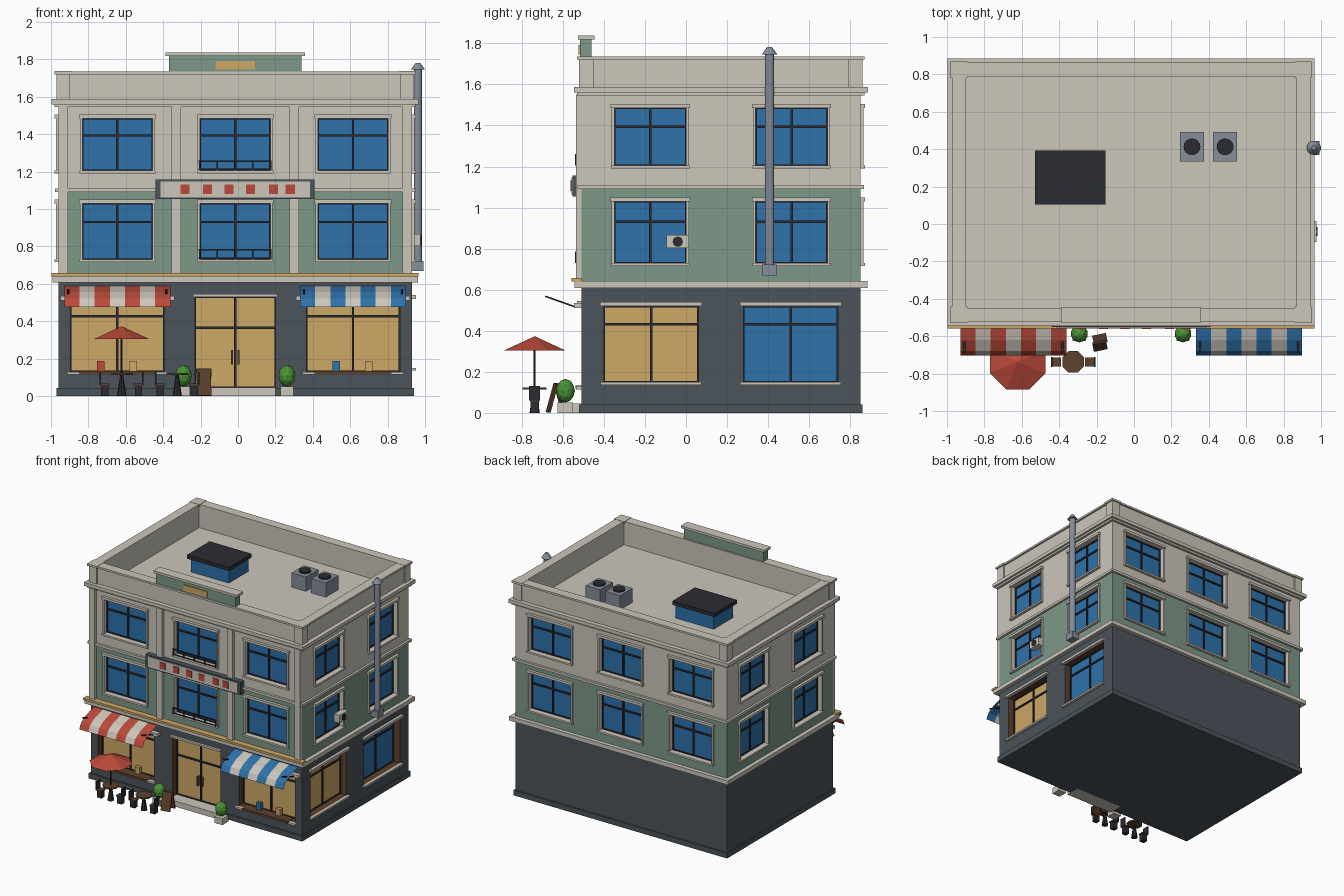
import bpy, bmesh, math
from mathutils import Matrix, Vector

cube = bpy.data.objects.get("Cube")
if cube:
    bpy.data.objects.remove(cube, do_unlink=True)


# --- materials -------------------------------------------------------------
def material(name, hexcode):
    srgb = [int(hexcode[i:i + 2], 16) / 255 for i in (0, 2, 4)]
    rgba = [c / 12.92 if c < 0.04 else ((c + 0.055) / 1.055) ** 2.4 for c in srgb] + [1]
    m = bpy.data.materials.new(name)
    m.use_nodes = True
    m.diffuse_color = rgba
    m.node_tree.nodes["Principled BSDF"].inputs["Base Color"].default_value = rgba
    return m


STONE = material("pale stone", "CCC7BB")
GREEN = material("sage green", "7D9888")
SLATE = material("dark slate", "4B545B")
BLUE = material("blue", "2E72AB")
AMBER = material("amber", "CDA866")
RED = material("red", "BC4A3A")
BLACK = material("near black", "2B2B33")
METAL = material("grey metal", "868E9B")
BROWN = material("brown", "5C412C")
LEAF = material("leaf green", "4A9436")

# --- part collection: one mesh per named part ------------------------------
parts = {}


def part(name, mat):
    return parts.setdefault(name, (bmesh.new(), mat))[0]


def box(name, mat, x0, x1, y0, y1, z0, z1, turn=None):
    size = Matrix.Diagonal((x1 - x0, y1 - y0, z1 - z0, 1))
    place = Matrix.Translation(((x0 + x1) / 2, (y0 + y1) / 2, (z0 + z1) / 2))
    bmesh.ops.create_cube(part(name, mat), size=1, matrix=place @ (turn or Matrix()) @ size)


def cone(name, mat, x, y, z0, z1, r0, r1=None, sides=16, turn=0.0):
    m = Matrix.Translation((x, y, (z0 + z1) / 2)) @ Matrix.Rotation(turn, 4, 'Z')
    bmesh.ops.create_cone(part(name, mat), cap_ends=True, segments=sides, radius1=r0,
                          radius2=r0 if r1 is None else r1, depth=z1 - z0, matrix=m)


def make_object(name, bm, mats):
    bmesh.ops.recalc_face_normals(bm, faces=bm.faces)
    mesh = bpy.data.meshes.new(name)
    bm.to_mesh(mesh)
    bm.free()
    for m in mats:
        mesh.materials.append(m)
    obj = bpy.data.objects.new(name, mesh)
    bpy.context.collection.objects.link(obj)
    return obj


# --- building frame --------------------------------------------------------
X0, X1, Y0, Y1 = -0.96, 0.93, -0.51, 0.85
CX, CY = (X0 + X1) / 2, (Y0 + Y1) / 2


def side_box(name, mat, side, u0, u1, o0, o1, z0, z1):
    """Box on a wall: u runs along the wall, o points outward from it."""
    if side == "front":
        box(name, mat, u0, u1, Y0 - o1, Y0 - o0, z0, z1)
    elif side == "back":
        box(name, mat, u0, u1, Y1 + o0, Y1 + o1, z0, z1)
    elif side == "right":
        box(name, mat, X1 + o0, X1 + o1, u0, u1, z0, z1)
    else:
        box(name, mat, X0 - o1, X0 - o0, u0, u1, z0, z1)


def ring(name, mat, out, inner, z0, z1):
    for side in ("front", "back"):
        side_box(name, mat, side, X0 - out, X1 + out, -inner, out, z0, z1)
    for side in ("left", "right"):
        side_box(name, mat, side, Y0 + inner, Y1 - inner, -inner, out, z0, z1)


def window(storey, side, u, w, z0, z1, glass, depth=0.04, bar=0.67, jambs=True, trim=True):
    a, b = u - w / 2, u + w / 2
    side_box("cut_" + storey, None, side, a, b, -depth, 0.1, z0, z1)
    side_box(glass.name + "_glass", glass, side, a, b, -depth, 0.008 - depth, z0, z1)
    zb, t = z0 + bar * (z1 - z0), 0.006
    for p in ((u - t, u + t, z0, z1), (a, b, zb - t, zb + t), (a, a + t, z0, z1),
              (b - t, b, z0, z1), (a, b, z0, z0 + t), (a, b, z1 - t, z1)):
        side_box("window_bars", BLACK, side, p[0], p[1], 0.005 - depth, 0.018 - depth, p[2], p[3])
    if trim:
        side_box("window_lintels", STONE, side, a - 0.018, b + 0.018, 0, 0.022, z1, z1 + 0.02)
        side_box("window_sills", STONE, side, a - 0.016, b + 0.016, 0, 0.022, z0 - 0.014, z0)
    if jambs:
        for e in (a - 0.013, b):
            side_box("window_jambs", STONE, side, e, e + 0.013, 0, 0.014, z0, z1)


# upper windows on all four sides
for storey, z0, z1 in (("middle", 0.73, 1.03), ("upper", 1.205, 1.485)):
    for i in (-1, 0, 1):
        for side in ("front", "back"):
            window(storey, side, CX + 0.63 * i, 0.375, z0, z1, BLUE)
    for i in (-1, 1):
        for side in ("left", "right"):
            window(storey, side, CY + 0.344 * i, 0.35, z0, z1, BLUE)
    # rail across the central front window
    for z in (z0 + 0.004, z0 + 0.047):
        side_box("window_rails", BLACK, "front", CX - 0.195, CX + 0.195, 0.022, 0.03, z, z + 0.008)
    for i in range(-2, 3):
        u = CX + 0.095 * i
        side_box("window_rails", BLACK, "front", u - 0.004, u + 0.004, 0.022, 0.03, z0, z0 + 0.05)

# ground floor openings
for u, goods in ((CX - 0.63, RED), (CX + 0.63, BLUE)):
    window("ground", "front", u, 0.5, 0.13, 0.51, AMBER, 0.07, 0.78, False, False)
    side_box("shop_sills", STONE, "front", u - 0.27, u + 0.27, 0, 0.025, 0.115, 0.13)
    side_box("awning_rollers", STONE, "front", u - 0.305, u + 0.305, 0, 0.035, 0.51, 0.535)
    side_box("display_shelves", BROWN, "front", u - 0.205, u + 0.205, -0.05, 0.027, 0.118, 0.134)
    for du, m in ((-0.09, goods), (0.085, AMBER)):
        side_box(m.name + "_goods", m, "front", u + du - 0.02, u + du + 0.02,
                 -0.05, -0.02, 0.134, 0.187)
window("ground", "right", CY - 0.34, 0.46, 0.15, 0.52, AMBER, 0.07, 0.76, False)
window("ground", "right", CY + 0.34, 0.46, 0.15, 0.52, BLUE, 0.07, 0.76, False)
window("ground", "front", CX, 0.43, 0.045, 0.53, AMBER, 0.07, 0.66, False, False)
side_box("door_lintel", STONE, "front", CX - 0.225, CX + 0.225, 0, 0.02, 0.53, 0.545)
side_box("door_step", STONE, "front", CX - 0.215, CX + 0.215, -0.07, 0.05, 0, 0.045)
for e in (-0.018, 0.018):
    side_box("door_handles", BROWN, "front", CX + e - 0.005, CX + e + 0.005, -0.06, -0.035, 0.17, 0.245)

# --- storeys with cut openings ---------------------------------------------
for storey, mat, reveal, z0, z1 in (("ground", SLATE, BROWN, 0, 0.62), ("middle", GREEN, STONE, 0.62, 1.1),
                                    ("upper", STONE, STONE, 1.1, 1.545)):
    bm = bmesh.new()
    bmesh.ops.create_cube(bm, size=1, matrix=Matrix.Translation((CX, CY, (z0 + z1) / 2))
                          @ Matrix.Diagonal((X1 - X0, Y1 - Y0, z1 - z0, 1)))
    wall = make_object(storey + "_storey", bm, [mat, reveal])
    cut_bm = parts.pop("cut_" + storey)[0]
    for f in cut_bm.faces:
        f.material_index = 1
    cutter = make_object("opening_cutter", cut_bm, [mat, reveal])
    cutter.hide_render = True
    mod = wall.modifiers.new("openings", 'BOOLEAN')
    mod.operation, mod.solver, mod.object = 'DIFFERENCE', 'EXACT', cutter
    graph = bpy.context.evaluated_depsgraph_get()
    mesh = bpy.data.meshes.new_from_object(wall.evaluated_get(graph))
    wall.modifiers.clear()
    wall.data = mesh
    bpy.data.objects.remove(cutter, do_unlink=True)

# --- bands, pilasters, parapet ---------------------------------------------
for side, a, b in (("back", X0, X1), ("left", Y0, Y1), ("right", Y0, Y1)):
    side_box("plinth", SLATE, side, a - 0.01, b + 0.01, 0, 0.01, 0, 0.042)
for a, b in ((X0 - 0.01, CX - 0.215), (CX + 0.215, X1 + 0.01)):
    side_box("plinth", SLATE, "front", a, b, 0, 0.012, 0, 0.042)
ring("lower_band", STONE, 0.033, 0.02, 0.608, 0.642)
ring("middle_band", STONE, 0.018, 0.02, 1.09, 1.11)
ring("cornice", STONE, 0.02, 0.02, 1.545, 1.565)
ring("cornice", STONE, 0.036, 0.02, 1.56, 1.588)
ring("parapet", STONE, 0, 0.06, 1.54, 1.722)
ring("parapet_cap", STONE, 0.014, 0.062, 1.72, 1.735)
side_box("front_trim", AMBER, "front", X0 - 0.036, X1 + 0.036, 0, 0.048, 0.64, 0.657)
for u in (X0 + 0.025, CX - 0.315, CX + 0.315, X1 - 0.025):
    side_box("pilasters", STONE, "front", u - 0.025, u + 0.025, 0, 0.025, 0.642, 1.55)
for x in (X0 + 0.025, X1 - 0.025):
    for y in (Y0 + 0.025, Y1 - 0.025):
        box("parapet_posts", STONE, x - 0.035, x + 0.035, y - 0.035, y + 0.035, 1.588, 1.722)
        box("parapet_posts", STONE, x - 0.045, x + 0.045, y - 0.045, y + 0.045, 1.72, 1.737)

# --- roof sign, banner sign ------------------------------------------------
box("crest", GREEN, CX - 0.355, CX + 0.355, -0.516, -0.46, 1.73, 1.82)
box("crest_cap", STONE, CX - 0.373, CX + 0.373, -0.527, -0.445, 1.818, 1.837)
box("crest_plate", AMBER, CX - 0.105, CX + 0.105, -0.524, -0.516, 1.745, 1.792)
box("banner_frame", SLATE, CX - 0.425, CX + 0.425, -0.552, -0.51, 1.053, 1.157)
box("banner_panel", STONE, CX - 0.4, CX + 0.4, -0.557, -0.55, 1.063, 1.147)
for x in (-0.283, -0.163, -0.048, 0.067, 0.19, 0.28):
    box("banner_tiles", RED, x - 0.025, x + 0.025, -0.562, -0.556, 1.08, 1.132)

# --- roof equipment and wall fittings --------------------------------------
box("skylight_sides", BLUE, -0.51, -0.17, 0.125, 0.375, 1.54, 1.655)
box("skylight_lid", BLACK, -0.53, -0.153, 0.105, 0.393, 1.655, 1.685)
for x in (0.31, 0.487):
    box("roof_units", METAL, x - 0.065, x + 0.065, 0.333, 0.493, 1.54, 1.66)
    cone("roof_fans", BLACK, x, 0.413, 1.655, 1.672, 0.045)
cone("flue_pipe", METAL, 0.962, 0.407, 0.69, 1.75, 0.022)
cone("flue_cap", METAL, 0.962, 0.407, 1.745, 1.782, 0.038, 0.012)
box("flue_base", METAL, 0.93, 0.992, 0.37, 0.444, 0.668, 0.723)
box("wall_unit", STONE, 0.925, 0.975, -0.095, 0.015, 0.802, 0.866)
bmesh.ops.create_cone(part("wall_unit_fan", BLACK), cap_ends=True, segments=16, radius1=0.025, radius2=0.025,
                      depth=0.008, matrix=Matrix.Translation((0.977, -0.04, 0.834)) @ Matrix.Rotation(math.pi / 2, 4, 'Y'))

# --- striped awnings -------------------------------------------------------
PROFILE = ((-0.515, 0.588), (-0.62, 0.557), (-0.68, 0.522), (-0.702, 0.476))
for name, u, mat in (("left_shop_awning", CX - 0.63, RED), ("right_shop_awning", CX + 0.63, BLUE)):
    bm, stripes, half = bmesh.new(), 7, 0.283
    rows = [[bm.verts.new((u - half + 2 * half * i / stripes, y, z)) for y, z in PROFILE]
            for i in range(stripes + 1)]
    for i in range(stripes):
        for j in range(len(PROFILE) - 1):
            f = bm.faces.new((rows[i][j], rows[i][j + 1], rows[i + 1][j + 1], rows[i + 1][j]))
            f.material_index = i % 2
    make_object(name, bm, [mat, STONE])
    for x in (u - 0.262, u + 0.262):
        box("awning_arms", BLACK, x - 0.006, x + 0.006, -0.69, -0.54, 0.539, 0.547,
            Matrix.Rotation(-0.34, 4, 'X'))

# --- planters and board ----------------------------------------------------
for x in (CX - 0.277, CX + 0.277):
    box("planters", STONE, x - 0.036, x + 0.036, -0.625, -0.55, 0, 0.05)
    bmesh.ops.create_icosphere(part("shrubs", LEAF), subdivisions=2, radius=0.046,
                               matrix=Matrix.Translation((x, -0.587, 0.108)) @ Matrix.Diagonal((1, 1, 1.25, 1)))
for y, lean in ((-0.652, -0.27), (-0.614, 0.27)):
    box("menu_board", BROWN, -0.22, -0.145, y - 0.005, y + 0.005, 0, 0.148,
        Matrix.Rotation(0.2, 4, 'Z') @ Matrix.Rotation(lean, 4, 'X'))

# --- tables, chairs, umbrella ----------------------------------------------
for x in (-0.622, -0.325):
    y = -0.737
    cone("table_tops", BROWN, x, y, 0.113, 0.124, 0.063, sides=8, turn=math.pi / 8)
    cone("table_legs", BLACK, x, y, 0, 0.115, 0.025, 0.008, sides=8)
    for s in (-1, 1):
        c = x + 0.09 * s
        box("chair_legs", BLACK, c - 0.02, c + 0.02, y - 0.02, y + 0.02, 0, 0.056)
        box("chair_seats", BROWN, c - 0.026, c + 0.026, y - 0.024, y + 0.024, 0.056, 0.066)
        e = c + 0.024 * s
        box("chair_backs", BLACK, e - 0.004, e + 0.004, y - 0.027, y + 0.027, 0.06, 0.13)
cone("umbrella_pole", BLACK, -0.622, -0.737, 0, 0.35, 0.005, sides=8)
cone("umbrella_canopy", RED, -0.622, -0.737, 0.305, 0.372, 0.16, 0.003, sides=8, turn=math.pi / 8)

for name, (bm, mat) in parts.items():
    make_object(name.replace(" ", "_"), bm, [mat])
